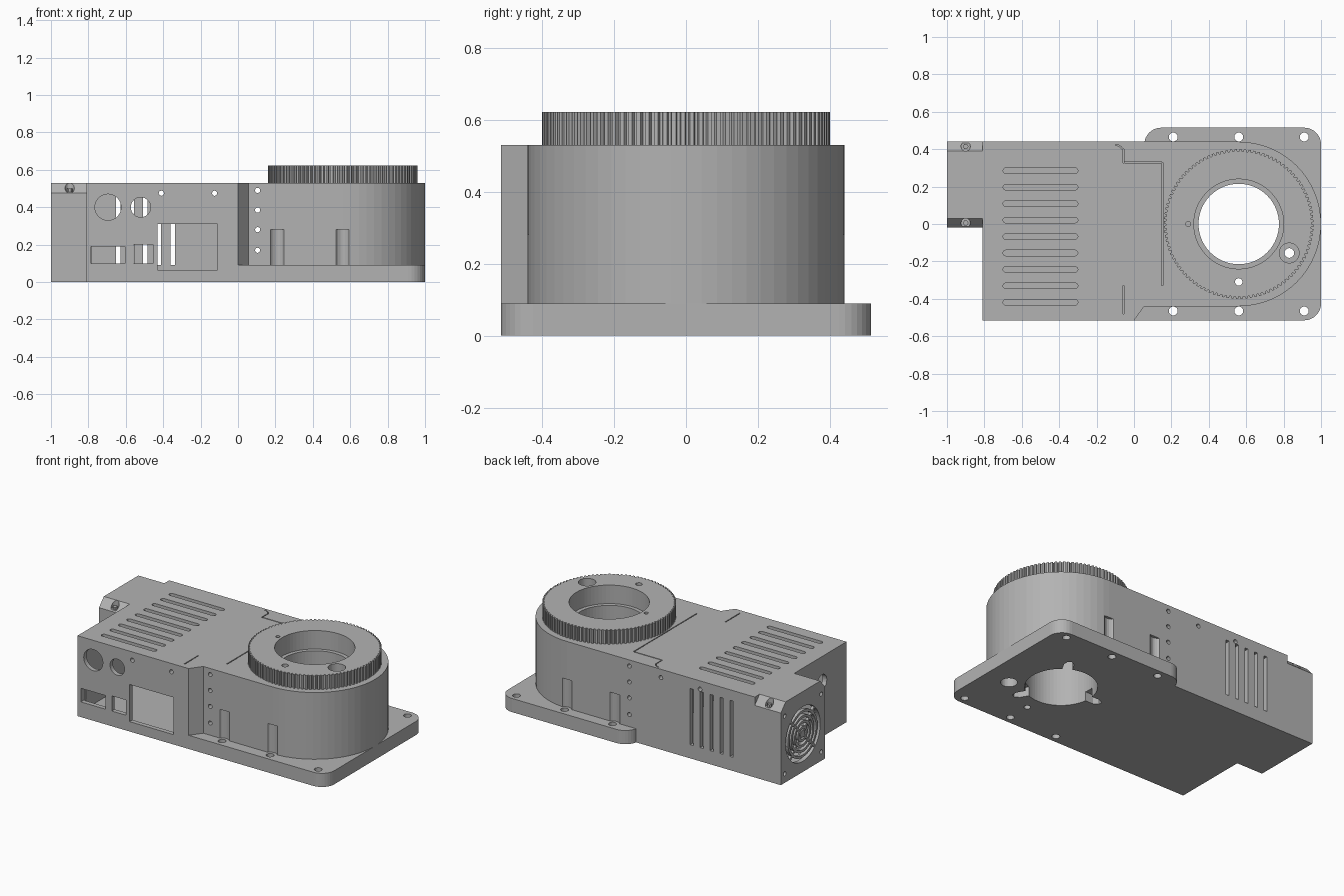
import bpy, bmesh
from math import sin, cos, pi, radians
from mathutils import Vector

if "Cube" in bpy.data.objects:
    bpy.data.objects.remove(bpy.data.objects["Cube"])

grey = bpy.data.materials.new("Plain grey")
grey.use_nodes = True
COLOUR = (0.45, 0.45, 0.45, 1)
grey.diffuse_color = COLOUR
grey.node_tree.nodes["Principled BSDF"].inputs["Base Color"].default_value = COLOUR

# How profile coordinates (u, v) and depth w map to space for each axis
PLACE = {'x': lambda u, v, w: (w, u, v),
         'y': lambda u, v, w: (u, w, v),
         'z': lambda u, v, w: (u, v, w)}


def prism(name, pts, lo, hi, axis='z'):
    bm = bmesh.new()
    face = bm.faces.new([bm.verts.new(PLACE[axis](u, v, lo)) for u, v in pts])
    ext = bmesh.ops.extrude_face_region(bm, geom=[face])
    verts = [g for g in ext["geom"] if isinstance(g, bmesh.types.BMVert)]
    bmesh.ops.translate(bm, verts=verts, vec=Vector(PLACE[axis](0, 0, hi - lo)))
    bmesh.ops.recalc_face_normals(bm, faces=bm.faces)
    mesh = bpy.data.meshes.new(name)
    bm.to_mesh(mesh)
    bm.free()
    mesh.materials.append(grey)
    obj = bpy.data.objects.new(name, mesh)
    bpy.context.scene.collection.objects.link(obj)
    return obj


def rect(u0, u1, v0, v1):
    return [(u0, v0), (u1, v0), (u1, v1), (u0, v1)]


def arc(u, v, r, start=0, stop=360, n=32):
    full = stop - start == 360
    count = n if full else n + 1
    angles = [radians(start + (stop - start) * i / n) for i in range(count)]
    return [(u + r * cos(a), v + r * sin(a)) for a in angles]


def slot(u0, u1, v, r):
    return arc(u1, v, r, -90, 90, 8) + arc(u0, v, r, 90, 270, 8)


def combine(target, others, operation):
    for other in others:
        mod = target.modifiers.new("cut", 'BOOLEAN')
        mod.operation, mod.solver, mod.object = operation, 'EXACT', other
        other.hide_render = True
    bpy.context.view_layer.update()
    deps = bpy.context.evaluated_depsgraph_get()
    mesh = bpy.data.meshes.new_from_object(target.evaluated_get(deps))
    target.modifiers.clear()
    target.data = mesh
    for other in others:
        bpy.data.objects.remove(other)


TOP, PLATE, CX = 0.53, 0.09, 0.56
WIDE, DEEP = 0.515, 0.44

# Main housing: electronics box running into the round drum
housing = prism("housing", [(-0.81, -WIDE), (0, -WIDE), (0.055, -DEEP)]
                + arc(CX, 0, DEEP, -90, 90, 32) + [(-0.81, DEEP)], 0, TOP)

# Mounting plate and fan housing
plate = prism("plate", [(-0.1, -WIDE)] + arc(0.91, -WIDE + 0.09, 0.09, -90, 0, 8)
              + arc(0.91, WIDE - 0.09, 0.09, 0, 90, 8)
              + arc(0.145, WIDE - 0.09, 0.09, 90, 180, 8)
              + [(0.055, 0.4), (-0.1, 0.4)], 0, PLATE)
fan_box = prism("fan box", [(-0.02, 0), (DEEP, 0), (DEEP, 0.475), (0.39, TOP),
                            (0.03, TOP), (-0.02, 0.475)], -1, -0.79, 'x')
combine(housing, [plate, fan_box], 'UNION')

cuts = []


def cut(pts, lo, hi, axis='z'):
    cuts.append(prism("cutter", pts, lo, hi, axis))


# Hollow interiors
cut(rect(-0.78, -0.03, -0.485, 0.41), 0.04, 0.5)
cut(rect(0.01, 0.41, 0.03, 0.46), -0.97, -0.75, 'x')

# Connector openings in the front wall
for u, r in ((-0.695, 0.07), (-0.52, 0.053)):
    cut(arc(u, 0.4, r), -0.6, -0.47, 'y')
for box in ((-0.785, -0.605, 0.1, 0.19), (-0.56, -0.455, 0.1, 0.2),
            (-0.43, -0.11, 0.065, 0.31)):
    cut(rect(*box), -0.6, -0.47, 'y')

# Small screw holes right through the sides
for x, z in ((-0.41, 0.475), (-0.125, 0.475), (0.105, 0.17), (0.105, 0.28),
             (0.105, 0.385), (0.105, 0.49)):
    cut(arc(x, z, 0.014, n=12), -0.6, 0.6, 'y')

# Rear vent slits and top vent slots
for i in range(5):
    x = -0.64 + i * 0.0725
    cut(rect(x - 0.012, x + 0.012, 0.09, 0.46), 0.38, 0.5, 'y')
for i in range(9):
    cut(slot(-0.685, -0.315, 0.285 - i * 0.088, 0.015), 0.48, 0.6)

# Lid seam grooves
for seam in ((0.148, 0.154, -0.33, 0.33), (-0.05, 0.148, 0.327, 0.333),
             (-0.06, -0.054, 0.327, 0.4), (-0.06, -0.054, -0.48, -0.33)):
    cut(rect(*seam), 0.515, 0.6)
cut(arc(-0.1, 0.38, 0.046, 25, 90, 6) + arc(-0.1, 0.38, 0.04, 90, 25, 6), 0.515, 0.6)

# Plate bolts with clearance pockets in the drum wall
for side in (-1, 1):
    for x in (0.21, 0.56, 0.91):
        cut(arc(x, side * 0.465, 0.024, n=16), -0.1, 0.2)
    for x in (0.21, 0.56):
        cut(arc(x, side * 0.465, 0.043, n=20), PLATE, 0.28)

# Drum bore, its stepped rim and key notches underneath
cut(arc(CX, 0, 0.215, n=64), -0.1, 0.6)
cut(arc(CX, 0, 0.24, n=64), 0.5, 0.6)
for deg in (60, 180, 300):
    c, s = cos(radians(deg)), sin(radians(deg))
    cut([(CX + c * r - s * w, s * r + c * w) for r, w in
         ((0.18, -0.03), (0.27, -0.03), (0.3, -0.012), (0.3, 0.012),
          (0.27, 0.03), (0.18, 0.03))], -0.1, 0.06)
cut(arc(0.83, -0.155, 0.05), -0.1, 0.06)
cut(arc(0.83, -0.155, 0.026, n=16), -0.1, 0.6)
cut(arc(CX, -0.31, 0.02, n=16), -0.1, 0.6)

# Fan opening, its corner holes, cable hole and top screw pockets
FY, FZ = 0.21, 0.25
cut(arc(FY, FZ, 0.18, n=48), -1.1, -0.96, 'x')
for dy in (-0.19, 0.19):
    for dz in (-0.19, 0.19):
        cut(arc(FY + dy, FZ + dz, 0.014, n=12), -1.1, -0.96, 'x')
cut(arc(-0.26, 0.36, 0.05), -0.9, -0.75, 'x')
for y in (0.005, 0.415):
    cut(arc(-0.9, y, 0.025, n=16), 0.482, 0.6)
combine(housing, cuts, 'DIFFERENCE')

# Fan screws
for y, side in ((0.005, "right"), (0.415, "left")):
    prism("fan_screw_" + side, arc(-0.9, y, 0.015, n=6), 0.47, 0.5)

# Fan grille: concentric rings on crossed spokes
for i, r in enumerate((0.155, 0.12, 0.085, 0.05)):
    ring = prism("grille_ring_%d" % (i + 1), arc(FY, FZ, r, n=40), -0.998, -0.975, 'x')
    combine(ring, [prism("cutter", arc(FY, FZ, r - 0.016, n=40), -1.1, -0.9, 'x')],
            'DIFFERENCE')
for i in range(2):
    c, s = cos(pi / 4 + i * pi / 2), sin(pi / 4 + i * pi / 2)
    prism("grille_spoke_%d" % (i + 1),
          [(FY + c * a - s * b, FZ + s * a + c * b) for a, b in rect(-0.185, 0.185, -0.008, 0.008)],
          -0.996, -0.977, 'x')
prism("grille_hub", arc(FY, FZ, 0.022, n=20), -0.998, -0.975, 'x')

# Toothed turntable ring
TEETH = 100
teeth = []
for i in range(TEETH):
    for part, r in ((0, 0.388), (0.3, 0.388), (0.42, 0.4), (0.88, 0.4)):
        a = 2 * pi * (i + part) / TEETH
        teeth.append((CX + r * cos(a), r * sin(a)))
turntable = prism("turntable", teeth, TOP, 0.622)
cut_from = len(cuts)
cut(arc(CX, 0, 0.24, n=64), 0.5, 0.7)
cut(arc(0.83, -0.155, 0.053), 0.56, 0.7)
cut(arc(0.83, -0.155, 0.026, n=16), 0.5, 0.6)
cut(arc(CX, -0.31, 0.02, n=16), 0.5, 0.7)
cut(arc(0.29, 0, 0.013, n=12), 0.58, 0.7)
combine(turntable, cuts[cut_from:], 'DIFFERENCE')
